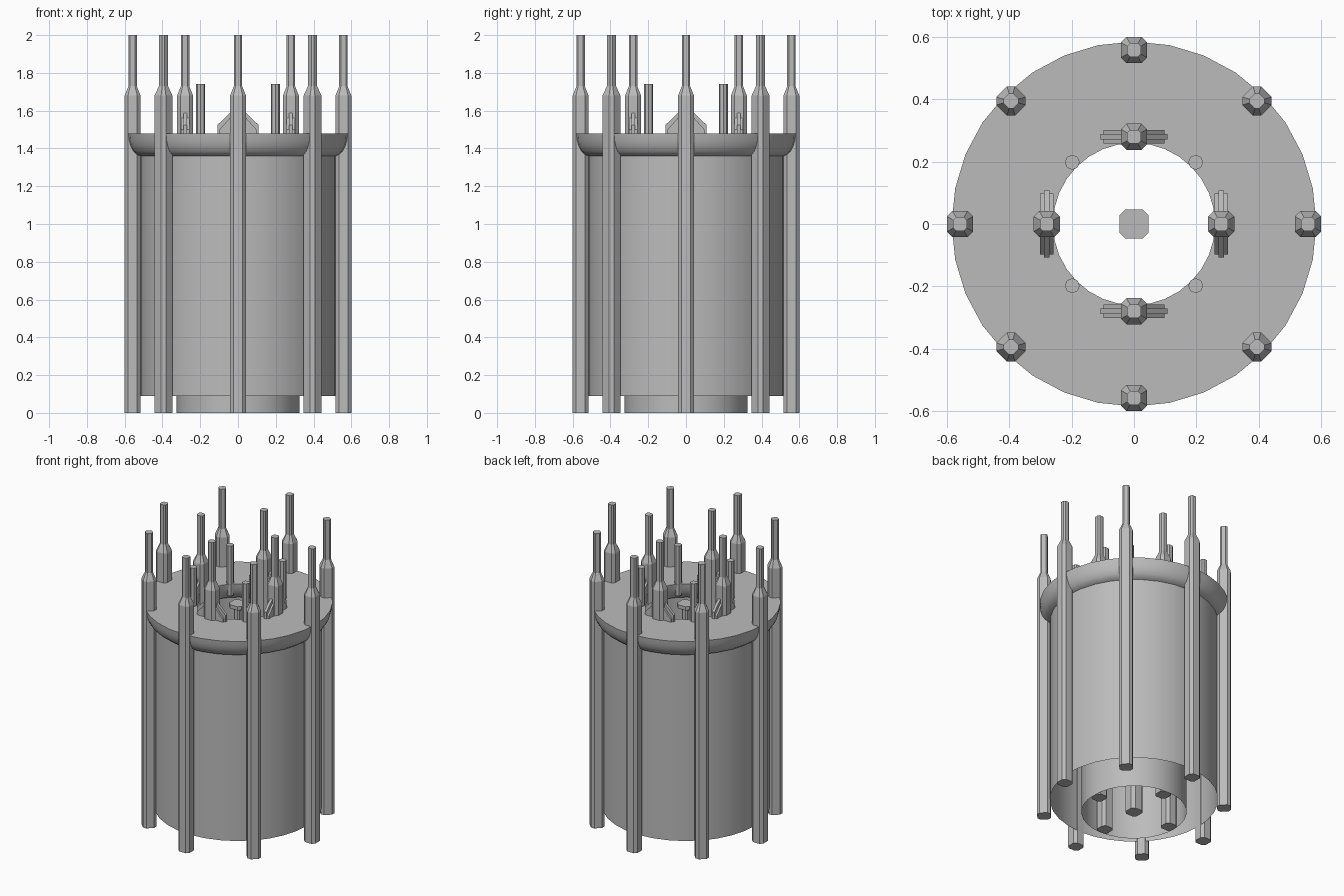
import bpy, bmesh, math
from mathutils import Matrix, Vector

if "Cube" in bpy.data.objects:
    bpy.data.objects.remove(bpy.data.objects["Cube"])

grey = bpy.data.materials.new("steel grey")
grey.diffuse_color = (0.5, 0.5, 0.5, 1)
grey.use_nodes = True
grey.node_tree.nodes["Principled BSDF"].inputs["Base Color"].default_value = grey.diffuse_color


def finish(name, bm, matrix=None, smooth=False):
    bmesh.ops.recalc_face_normals(bm, faces=bm.faces)
    me = bpy.data.meshes.new(name)
    bm.to_mesh(me)
    bm.free()
    ob = bpy.data.objects.new(name, me)
    bpy.context.collection.objects.link(ob)
    if matrix:
        me.transform(matrix)
    me.materials.append(grey)
    if smooth:
        bpy.context.view_layer.objects.active = ob
        ob.select_set(True)
        bpy.ops.object.shade_smooth_by_angle(angle=math.radians(30))
        ob.select_set(False)
    return ob


def loft(rings, caps=True):
    """Bridge rings that share a point count."""
    bm = bmesh.new()
    vs = [[bm.verts.new(p) for p in r] for r in rings]
    n = len(rings[0])
    for a, b in zip(vs, vs[1:]):
        for i in range(n):
            j = (i + 1) % n
            bm.faces.new((a[i], a[j], b[j], b[i]))
    if caps:
        bm.faces.new(vs[0])
        bm.faces.new(vs[-1])
    return bm


def chamfered(w, z):
    a = w * 0.58
    pts = [(w, -a), (w, a), (a, w), (-a, w), (-w, a), (-w, -a), (-a, -w), (a, -w)]
    return [(x, y, z) for x, y in pts]


def circle(r, z, n=32):
    return [(r * math.cos(2 * math.pi * i / n), r * math.sin(2 * math.pi * i / n), z)
            for i in range(n)]


def place(radius, angle):
    return Matrix.Rotation(angle, 4, 'Z') @ Matrix.Translation((radius, 0, 0))


# Hollow double wall, open underneath, with a rim flaring both ways
FLARE = [(0.0, 1.36), (0.018, 1.367), (0.038, 1.385), (0.053, 1.415), (0.061, 1.445), (0.065, 1.48)]
profile = [(0.52, 0.09)] + [(0.52 + d, z) for d, z in FLARE]
profile += [(0.325 - d, z) for d, z in reversed(FLARE)] + [(0.325, 0.0)]
finish("double_wall_drum", loft([circle(r, z) for r, z in profile], caps=False), smooth=True)

# Stepped pins, outer and inner sets
PIN = [(0.042, 0), (0.042, 1.68), (0.022, 1.73), (0.022, 2.0)]
for i in range(8):
    finish("outer_pin", loft([chamfered(w, z) for w, z in PIN]), place(0.558, i * math.pi / 4))
for i in range(4):
    finish("inner_pin", loft([chamfered(w, z) for w, z in PIN]), place(0.28, i * math.pi / 2))

# Sloped gussets either side of each inner pin, a wide web with a thin raised rib
for i in range(4):
    for half, out, top in ((0.022, 0.098, 1.575), (0.009, 0.108, 1.60)):
        shape = [(-out, 1.475), (out, 1.475), (out, top - 0.075), (0.03, top),
                 (-0.03, top), (-out, top - 0.075)]
        rings = [[(x, y, z) for y, z in shape] for x in (-half, half)]
        finish("gusset", loft(rings), place(0.28, i * math.pi / 2))

# Short thin rods on the diagonals
for i in range(4):
    finish("thin_rod", loft([circle(0.024, 1.4, 8), circle(0.024, 1.74, 8)]),
           place(0.28, math.pi / 4 + i * math.pi / 2))

# Central post with a flat head
POST = [(0.046, 0), (0.046, 1.14), (0.022, 1.19), (0.022, 1.43), (0.047, 1.445), (0.047, 1.47)]
finish("centre_post", loft([chamfered(w, z) for w, z in POST]))
